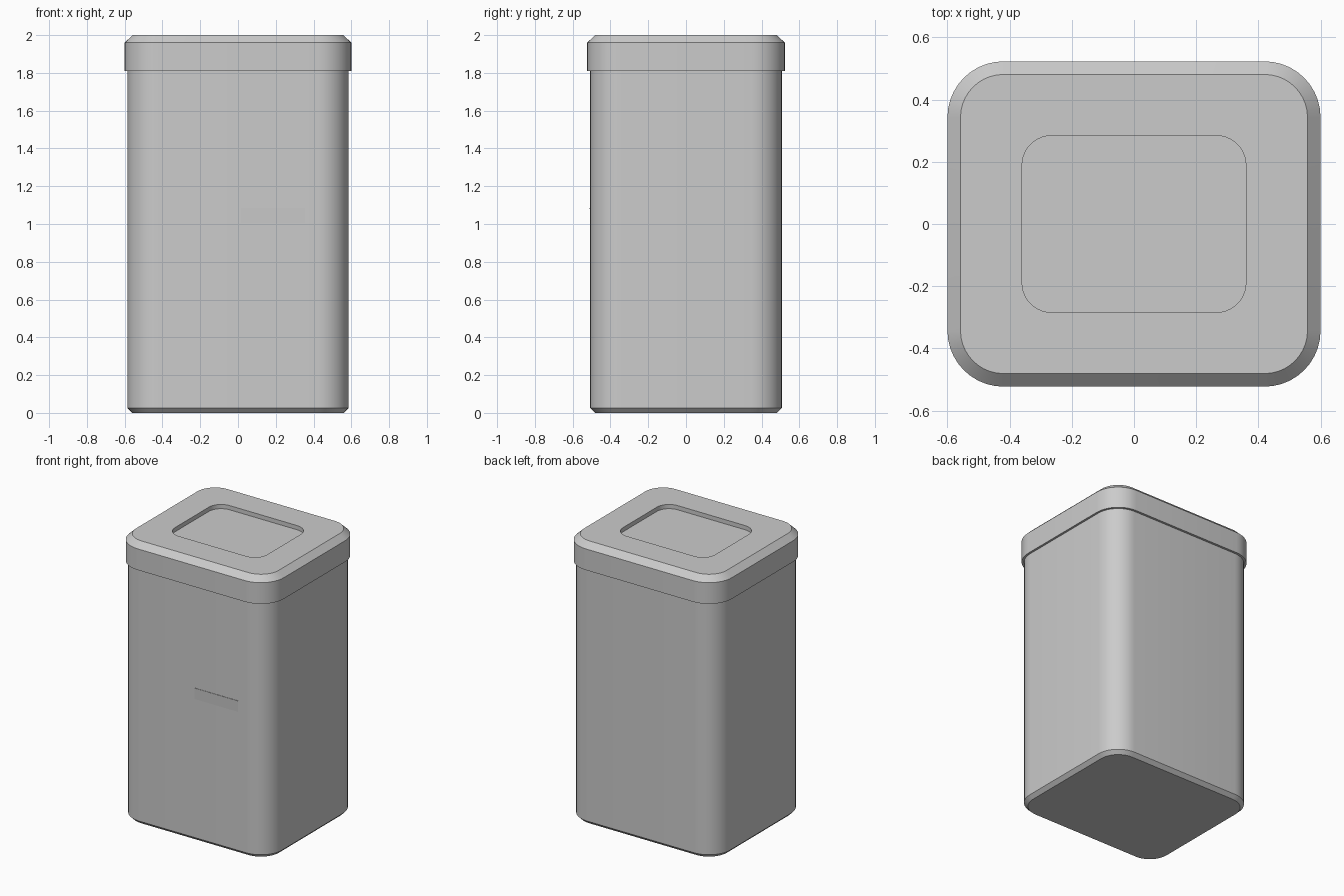
import bpy, bmesh
from math import cos, sin, pi, radians

if "Cube" in bpy.data.objects:
    bpy.data.objects.remove(bpy.data.objects["Cube"])

SEG = 10  # segments per rounded corner


def ring(bm, hx, hy, r, z):
    """Rounded rectangle of vertices at height z."""
    verts = []
    for i, (sx, sy) in enumerate(((1, 1), (-1, 1), (-1, -1), (1, -1))):
        for k in range(SEG + 1):
            a = (i + k / SEG) * pi / 2
            verts.append(bm.verts.new((sx * (hx - r) + r * cos(a),
                                       sy * (hy - r) + r * sin(a), z)))
    return verts


def loft(name, sections):
    """Closed solid through a stack of rounded rectangles (hx, hy, r, z)."""
    bm = bmesh.new()
    rings = [ring(bm, *s) for s in sections]
    n = len(rings[0])
    for a, b in zip(rings, rings[1:]):
        for i in range(n):
            j = (i + 1) % n
            bm.faces.new((a[i], a[j], b[j], b[i]))
    bm.faces.new(rings[0][::-1])
    bm.faces.new(rings[-1])
    bmesh.ops.recalc_face_normals(bm, faces=bm.faces[:])
    mesh = bpy.data.meshes.new(name)
    bm.to_mesh(mesh)
    bm.free()
    obj = bpy.data.objects.new(name, mesh)
    bpy.context.collection.objects.link(obj)
    bpy.ops.object.select_all(action='DESELECT')
    obj.select_set(True)
    bpy.context.view_layer.objects.active = obj
    bpy.ops.object.shade_smooth_by_angle(angle=radians(30))
    return obj


# Body with a small chamfer around the base
loft("canister_body", [
    (0.56, 0.482, 0.14, 0.0),
    (0.585, 0.507, 0.165, 0.025),
    (0.585, 0.507, 0.165, 1.85),
])

# Lid: overhanging skirt, chamfered rim, sunken panel in the top
loft("lid", [
    (0.60, 0.523, 0.18, 1.81),
    (0.60, 0.523, 0.18, 1.96),
    (0.558, 0.481, 0.138, 2.0),
    (0.36, 0.284, 0.095, 2.0),
    (0.36, 0.284, 0.095, 1.97),
])

# Faint label edge on the front, sinking into the body just below its top
bpy.ops.mesh.primitive_cube_add(size=1, location=(0.185, -0.505, 1.035))
label = bpy.context.object
label.name = "front_label"
label.scale = (0.34, 0.006, 0.10)
label.rotation_euler = (radians(2), 0, 0)
